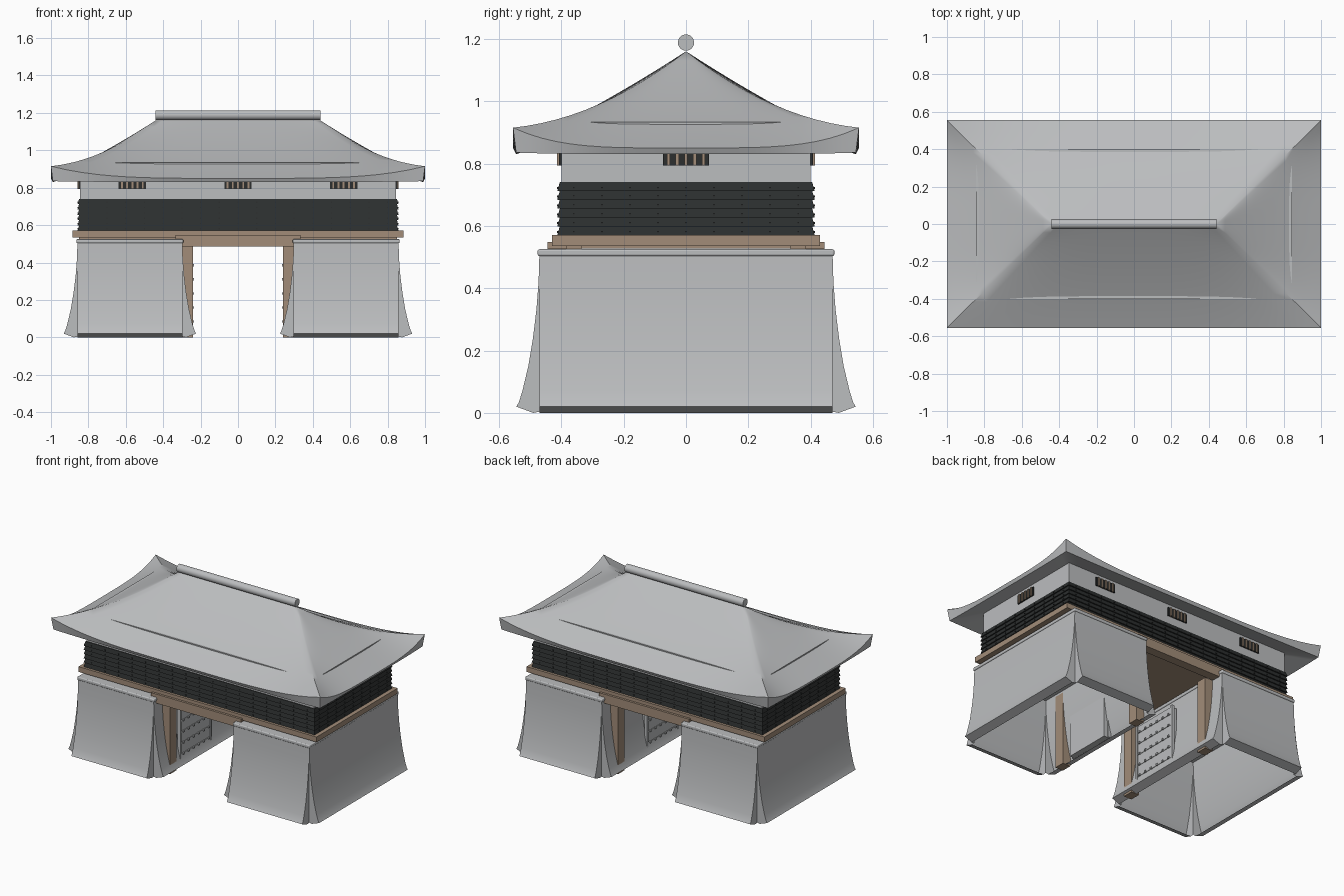
import bpy, bmesh, math
from mathutils import Matrix, Vector

if "Cube" in bpy.data.objects:
    bpy.data.objects.remove(bpy.data.objects["Cube"])


def material(name, rgb):
    m = bpy.data.materials.new(name)
    m.diffuse_color = (*rgb, 1)
    m.use_nodes = True
    m.node_tree.nodes["Principled BSDF"].inputs["Base Color"].default_value = m.diffuse_color
    return m


GREY = material("pale grey", (0.50, 0.51, 0.52))
BLACK = material("black timber", (0.025, 0.028, 0.028))
BROWN = material("brown timber", (0.36, 0.265, 0.19))


def finish(bm, name, mat, smooth=False):
    me = bpy.data.meshes.new(name)
    bm.to_mesh(me)
    bm.free()
    me.materials.append(mat)
    ob = bpy.data.objects.new(name, me)
    bpy.context.collection.objects.link(ob)
    if smooth:
        bpy.ops.object.select_all(action='DESELECT')
        ob.select_set(True)
        bpy.context.view_layer.objects.active = ob
        bpy.ops.object.shade_smooth_by_angle(angle=math.radians(40))
    return ob


def add_box(bm, x0, x1, y0, y1, z0, z1):
    mat = Matrix.Translation(((x0 + x1) / 2, (y0 + y1) / 2, (z0 + z1) / 2)) @ \
        Matrix.Diagonal((abs(x1 - x0), abs(y1 - y0), abs(z1 - z0), 1))
    bmesh.ops.create_cube(bm, size=1, matrix=mat)


def boxes(name, mat, items, bevel=0):
    bm = bmesh.new()
    for it in items:
        add_box(bm, *it)
    ob = finish(bm, name, mat, bevel > 0)
    if bevel:
        mod = ob.modifiers.new("soft edges", 'BEVEL')
        mod.width, mod.segments = bevel, 3
    return ob


def loft(name, mat, rows, n, smooth):
    """Rectangular rings (half x, half y, z, corner lift) joined from top to bottom."""
    bm = bmesh.new()
    for k in range(4):
        grid = []
        for hx, hy, z, lift in rows:
            line = []
            for i in range(n + 1):
                s = 2 * i / n - 1
                x, y = [(s * hx, -hy), (hx, s * hy), (-s * hx, hy), (-hx, -s * hy)][k]
                line.append(bm.verts.new((x, y, z + lift * s ** 4)))
            grid.append(line)
        for a, b in zip(grid, grid[1:]):
            for i in range(n):
                bm.faces.new((a[i], b[i], b[i + 1], a[i + 1]))
    bmesh.ops.remove_doubles(bm, verts=bm.verts, dist=1e-5)
    return finish(bm, name, mat, smooth)


# Stone bases: four flared walls with a turned-under lip, notched at the corners
FLARE = [(0, .52), (.003, .42), (.010, .33), (.021, .24), (.036, .15),
         (.055, .07), (.066, .035), (.074, .02), (.02, 0)]


def stone_base(name, cx, hx, hy):
    bm = bmesh.new()
    for k in range(4):
        n = Vector([(0, -1, 0), (1, 0, 0), (0, 1, 0), (-1, 0, 0)][k])
        t = Vector([(1, 0, 0), (0, 1, 0), (-1, 0, 0), (0, -1, 0)][k])
        half, dist = (hx, hy) if k % 2 == 0 else (hy, hx)

        def at(side, o, z):
            return bm.verts.new(Vector((cx, 0, z)) + t * half * side + n * (dist + o))
        left = [at(-1, o, z) for o, z in FLARE]
        right = [at(1, o, z) for o, z in FLARE]
        for i in range(len(FLARE) - 1):
            bm.faces.new((left[i], left[i + 1], right[i + 1], right[i]))
        # end cheeks of the flare
        bm.faces.new([at(1, o, z) for o, z in FLARE] + [at(1, 0, .004)])
        bm.faces.new(([at(-1, o, z) for o, z in FLARE] + [at(-1, 0, .004)])[::-1])
    finish(bm, name, GREY, True)


for label, sx in (("left", -1), ("right", 1)):
    stone_base(label + "_stone_base", sx * .578, .28, .47)
    boxes(label + "_base_cap", GREY,
          [(sx * .578 - .286, sx * .578 + .286, -.476, .476, .503, .525)], .006)

    # Gate posts, front and back
    boxes(label + "_gate_posts", BROWN,
          [(sx * .24, sx * .298, y0, y0 + .07, .0, .49) for y0 in (-.38, .31)])

    # Open door leaf lying against the passage wall
    boxes(label + "_door_leaf", GREY, [(sx * .245, sx * .285, -.26, .06, .03, .43)])
    boxes(label + "_door_edge_bars", GREY,
          [(sx * .24, sx * .26, y, y + .014, .03, .44) for y in (-.27, .055)])
    studs = []
    for z in (.085, .16, .235, .31, .385):
        studs.append((sx * .242, sx * .247, -.255, .055, z - .004, z + .004))
        for i in range(6):
            y = -.235 + i * .054
            studs.append((sx * .235, sx * .245, y - .006, y + .006, z - .006, z + .006))
    boxes(label + "_door_studs", GREY, studs)

# Timber lintel and floor plate
boxes("gate_lintel", BROWN, [(-.335, .335, -.445, .445, .527, .548),
                             (-.296, .296, -.445, -.385, .487, .53),
                             (-.296, .296, .385, .445, .487, .53)])
boxes("floor_beams", BROWN, [(-.85, .85, y, y + .05, .523, .54) for y in (-.385, .335)])
boxes("floor_plate", BROWN, [(-.885, .885, -.43, .43, .535, .57)])

# Black lapped siding
rows, boards = [(.845, .40, .74, 0)], 6
for i in range(boards):
    z1, z0 = .74 - i * .17 / boards, .74 - (i + 1) * .17 / boards
    rows += [(.850, .405, z1, 0), (.858, .413, z0, 0)]
loft("lapped_siding", BLACK, rows, 1, False)
nails = []
for i in range(boards):
    z = .722 - i * .17 / boards
    for j in range(-8, 9):
        for s in (-1, 1):
            nails.append((j * .1 - .003, j * .1 + .003, s * .405, s * .414, z - .003, z + .003))
    for j in range(-4, 5):
        for s in (-1, 1):
            nails.append((s * .85, s * .859, j * .09 - .003, j * .09 + .003, z - .003, z + .003))
boxes("siding_nails", BLACK, nails)

# Plaster wall; its top edge just breaks through the roof
boxes("plaster_wall", GREY, [(-.845, .845, -.40, .40, .57, .934)])

# Slatted windows on all sides
dark, slats = [], []
for s in (-1, 1):
    for c in (-.565, 0, .565):
        dark.append((c - .073, c + .073, s * .395, s * .408, .793, .85))
        for j in range(5):
            x = c - .056 + j * .028
            slats.append((x - .005, x + .005, s * .40, s * .414, .793, .85))
    dark.append((s * .84, s * .853, -.073, .073, .793, .85))
    for j in range(5):
        y = -.056 + j * .028
        slats.append((s * .845, s * .859, y - .005, y + .005, .793, .85))
boxes("window_openings", BLACK, dark)
boxes("window_slats", BROWN, slats)

# Curved hip roof with lifted corners, deep eave edge and underside
rows = []
for i in range(13):
    t = i / 12
    mid = 1.16 - .36 * t + .05 * t * t
    hip = 1.16 - .432 * t + .187 * t * t
    rows.append((.44 + .56 * t, .555 * t, mid, hip - mid))
rows += [(.99, .545, .83, .005), (.84, .395, .875, 0)]
loft("hip_roof", GREY, rows, 24, True)

# Round ridge pole
bm = bmesh.new()
bmesh.ops.create_cone(bm, cap_ends=True, segments=24, radius1=.026, radius2=.026, depth=.88,
                      matrix=Matrix.Translation((0, 0, 1.188)) @ Matrix.Rotation(math.pi / 2, 4, 'Y'))
finish(bm, "ridge_pole", GREY, True)
